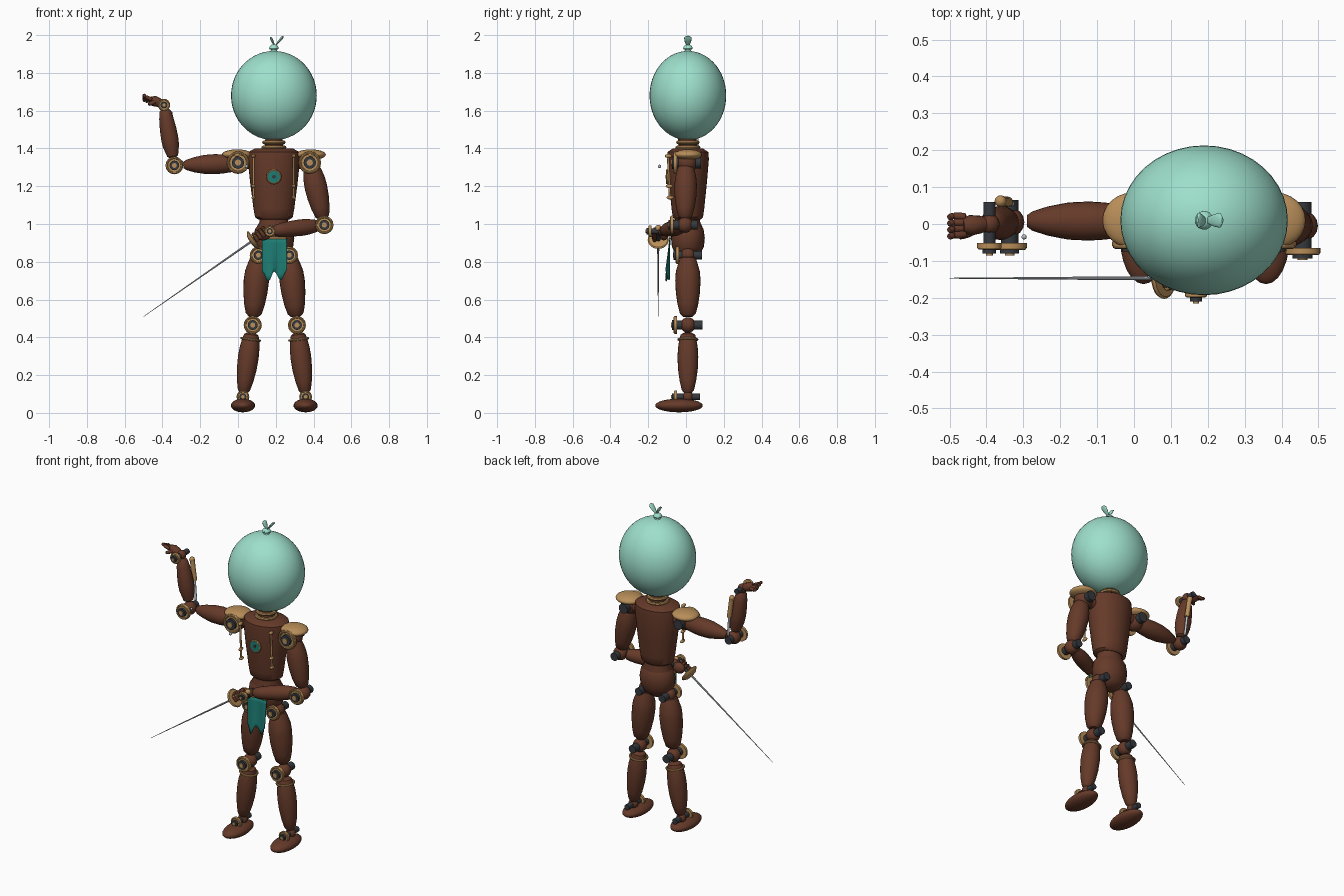
import bpy, bmesh
from math import sin, cos, pi, radians
from mathutils import Vector

cube = bpy.data.objects.get("Cube")
if cube:
    bpy.data.objects.remove(cube, do_unlink=True)


def material(name, rgb):
    m = bpy.data.materials.new(name)
    m.use_nodes = True
    m.diffuse_color = (*rgb, 1)
    m.node_tree.nodes["Principled BSDF"].inputs["Base Color"].default_value = (*rgb, 1)
    return m


WOOD = material("dark wood", (0.13, 0.042, 0.022))
BRASS = material("brass", (0.48, 0.27, 0.1))
IRON = material("dark iron", (0.035, 0.04, 0.047))
STEEL = material("steel", (0.5, 0.54, 0.57))
RUBBER = material("mint rubber", (0.34, 0.74, 0.6))
CLOTH = material("teal cloth", (0.012, 0.2, 0.17))


def finish(name, bm, mat):
    bmesh.ops.recalc_face_normals(bm, faces=bm.faces)
    mesh = bpy.data.meshes.new(name)
    bm.to_mesh(mesh)
    bm.free()
    mesh.materials.append(mat)
    mesh.shade_smooth()
    mesh.set_sharp_from_angle(angle=radians(40))
    ob = bpy.data.objects.new(name, mesh)
    bpy.context.collection.objects.link(ob)
    return ob


def lathe(name, mat, p, q, profile, sx=1, sy=1, n=24):
    """Turned body from p to q; profile holds (fraction along, radius)."""
    p, q = Vector(p), Vector(q)
    axis = q - p
    rot = axis.to_track_quat('Z', 'Y')
    if abs(axis.x) + abs(axis.y) < 1e-6:
        rot.identity()
        axis = Vector((0, 0, axis.z))
    bm = bmesh.new()
    rings = []
    for t, r in profile:
        rings.append([bm.verts.new(p + axis * t + rot @ Vector(
            (r * sx * cos(2 * pi * i / n), r * sy * sin(2 * pi * i / n), 0))) for i in range(n)])
    for a, b in zip(rings, rings[1:]):
        for i in range(n):
            bm.faces.new((a[i], a[(i + 1) % n], b[(i + 1) % n], b[i]))
    bm.faces.new(rings[0])
    bm.faces.new(rings[-1])
    return finish(name, bm, mat)


def rod(name, mat, p, q, r, r2=None, n=16):
    return lathe(name, mat, p, q, [(0, r), (1, r if r2 is None else r2)], n=n)


def ellipsoid(name, mat, c, size, n=24):
    bm = bmesh.new()
    bmesh.ops.create_uvsphere(bm, u_segments=n, v_segments=n * 2 // 3, radius=1)
    for v in bm.verts:
        v.co = Vector(c) + Vector(a * b for a, b in zip(v.co, size))
    return finish(name, bm, mat)


def ring(name, mat, c, axis, R, r, sy=1):
    """Round bead bent into a hoop about the axis."""
    rot = Vector(axis).to_track_quat('Z', 'Y')
    bm = bmesh.new()
    n, k = 28, 8
    v = [[bm.verts.new(Vector(c) + rot @ Vector((
        (R + r * cos(2 * pi * j / k)) * cos(2 * pi * i / n),
        (R + r * cos(2 * pi * j / k)) * sin(2 * pi * i / n) * sy,
        r * sin(2 * pi * j / k)))) for j in range(k)] for i in range(n)]
    for i in range(n):
        for j in range(k):
            a, b = (i + 1) % n, (j + 1) % k
            bm.faces.new((v[i][j], v[a][j], v[a][b], v[i][b]))
    return finish(name, bm, mat)


def limb(name, p, q, r0, r, r1):
    """Barrel-shaped wooden segment with rounded ends."""
    lathe(name, WOOD, p, q, [(0, r0 * .5), (.03, r0 * .85), (.1, r0), (.25, r * .95), (.4, r),
                             (.6, r * .95), (.8, (r + r1) / 2), (.95, r1), (1, r1 * .6)])


def joint(name, c, r, front=-.08, back=.07, ball=None):
    """Pivot: wooden knuckle, iron axle and layered brass discs in front."""
    x, y, z = c
    at = lambda d: (x, y + d, z)
    ellipsoid(name + "_knuckle", WOOD, c, [ball or r * .85] * 3, 16)
    rod(name + "_axle", IRON, at(front + .01), at(back), r * .5)
    rod(name + "_washer", BRASS, at(front + .015), at(front + .028), r)
    ring(name + "_rim", BRASS, at(front + .015), (0, 1, 0), r * .85, r * .12)
    rod(name + "_nut", IRON, at(front), at(front + .016), r * .55, n=12)
    rod(name + "_hub", BRASS, at(front - .005), at(front + .002), r * .28, n=12)


# Balloon head
CX = .19
ellipsoid("balloon_head", RUBBER, (CX, .01, 1.68), (.227, .203, .236), 40)
lathe("balloon_neck", RUBBER, (CX, .01, 1.9), (CX, .01, 1.95),
      [(0, .035), (.3, .018), (.5, .013), (.7, .024), (.85, .02), (1, .01)])
ring("balloon_knot", RUBBER, (CX, .01, 1.93), (0, 0, 1), .018, .007)
for side, tip in (("right", (.172, .01, 1.99)), ("left", (.24, .01, 1.995))):
    lathe("balloon_tail_" + side, RUBBER, (CX + .005, .01, 1.94), tip,
          [(0, .006), (.5, .017), (.85, .02), (1, .008)], sy=.35)

# Torso, waist and pelvis
lathe("neck", WOOD, (CX, .01, 1.38), (CX, .01, 1.46), [(0, .05), (1, .045)])
for z, r in ((1.405, .057), (1.432, .052)):
    ring("collar", BRASS, (CX, .01, z), (0, 0, 1), r, .01)
lathe("torso", WOOD, (CX, .01, 1.025), (CX, .01, 1.4),
      [(0, .085), (.03, .1), (.15, .108), (.5, .125), (.85, .139), (.95, .135), (1, .1)],
      sy=.8, n=36)
lathe("waist", WOOD, (CX, .01, .95), (CX, .01, 1.04), [(0, .085), (.4, .09), (.7, .075), (1, .08)], sy=.85)
lathe("pelvis", WOOD, (CX, .01, .815), (CX, .01, 1.0),
      [(0, .045), (.12, .078), (.35, .102), (.6, .108), (.85, .1), (1, .08)], sy=.83)

# Chest porthole and side rods
rod("porthole_glass", CLOTH, (CX, -.105, 1.25), (CX, -.08, 1.25), .033, n=24)
ring("porthole_frame", BRASS, (CX, -.1, 1.25), (0, 1, 0), .034, .006)
rod("porthole_pin", IRON, (CX, -.108, 1.25), (CX, -.09, 1.25), .01)
for x in (CX - .108, CX + .105):
    rod("chest_rod", BRASS, (x, -.085, 1.14), (x, -.095, 1.36), .006)
    for z, y in ((1.14, -.083), (1.2, -.088), (1.36, -.093)):
        ellipsoid("chest_rod_cap", BRASS, (x, y, z), (.01, .02, .01), 12)
ellipsoid("rivet", STEEL, (.045, -.14, 1.305), (.009, .009, .009), 12)

# Legs
for side, hx, kx, ax in (("right", .108, .078, .026), ("left", .272, .312, .358)):
    hip, knee, ankle = Vector((hx, .01, .835)), Vector((kx, .01, .465)), Vector((ax, .01, .085))
    joint(side + "_hip", hip, .046, -.075, .075)
    limb(side + "_thigh", hip + (knee - hip) * .02, knee + (hip - knee) * .12, .05, .067, .042)
    joint(side + "_knee", knee, .048, -.085, .077)
    limb(side + "_shin", knee + (ankle - knee) * .11, ankle + (knee - ankle) * .05, .045, .055, .032)
    ring(side + "_shin_band", BRASS, knee.lerp(ankle, .2), ankle - knee, .05, .006)
    joint(side + "_ankle", ankle, .034, -.085, .065)
    ellipsoid(side + "_foot", WOOD, (ax, -.037, .039), (.064, .126, .036))

# Shoulders
for side, x, out in (("right", 0, -1), ("left", .38, 1)):
    joint(side + "_shoulder", (x, .005, 1.325), .06, -.08, .075, .055)
    ellipsoid(side + "_shoulder_cap", BRASS, (x + out * .005, .01, 1.367), (.08, .075, .028))
    rod(side + "_shoulder_peg", WOOD, (x, .01, 1.325), (x - out * .09, .01, 1.325), .035)

# Raised right arm
elbow, wrist = Vector((-.337, .005, 1.31)), Vector((-.392, .0, 1.63))
limb("right_upper_arm", (-.01, .008, 1.32), (-.29, .008, 1.312), .045, .053, .026)
joint("right_elbow", elbow, .047, -.085, .06)
limb("right_forearm", elbow.lerp(wrist, .13), elbow.lerp(wrist, .94), .034, .046, .03)
joint("right_wrist", wrist, .033, -.08, .06)
rod("piston_sleeve", BRASS, (-.36, .062, 1.58), (-.342, .06, 1.46), .014)
rod("piston_rod", STEEL, (-.342, .06, 1.46), (-.33, .055, 1.34), .007)
ellipsoid("piston_joint", BRASS, (-.362, .062, 1.585), (.016, .016, .016), 12)
ellipsoid("elbow_bead", STEEL, (-.298, -.035, 1.33), (.007, .007, .007), 12)
lathe("right_palm", WOOD, (-.395, 0, 1.635), (-.465, -.005, 1.658),
      [(0, .016), (.3, .024), (.7, .028), (1, .018)], n=16)
for i in range(4):
    y = .02 - i * .016
    a, b = Vector((-.455, y, 1.655 + .004 * (i % 2))), Vector((-.49, y * 1.1, 1.65 + .008 * i))
    limb("right_finger", a, b, .009, .01, .009)
    limb("right_fingertip", b, b + Vector((-.012, -.004, .012)), .008, .009, .007)
limb("right_thumb", (-.435, -.02, 1.65), (-.475, -.035, 1.632), .01, .011, .008)

# Bent left arm
shoulder, elbow, wrist = Vector((.385, .0, 1.32)), Vector((.457, -.005, .995)), Vector((.168, -.125, .962))
limb("left_upper_arm", shoulder.lerp(elbow, .03), shoulder.lerp(elbow, .9), .048, .06, .037)
joint("left_elbow", elbow, .049, -.088, .065)
limb("left_forearm", elbow.lerp(wrist, .1), elbow.lerp(wrist, .93), .035, .044, .03)
joint("left_wrist", wrist, .03, -.085, .04)

# Sword and gripping hand
guard, tip = Vector((.07, -.147, .907)), Vector((-.5, -.147, .51))
d = (guard - tip).normalized()
rod("sword_blade", STEEL, tip, guard, .0012, .006, 8)
lathe("sword_guard", BRASS, guard - d * .006, guard + d * .02,
      [(0, .015), (.1, .035), (.6, .054), (.8, .056), (1, .05)])
rod("sword_grip", IRON, guard, guard + d * .12, .012)
ellipsoid("sword_pommel", BRASS, guard + d * .125, (.017, .017, .017), 12)
ellipsoid("left_palm", WOOD, guard + d * .07 + Vector((.005, .03, .0)), (.042, .025, .034), 16)
up = Vector((-d.z, 0, d.x))
for i in range(4):
    c = guard + d * (.032 + i * .02)
    a, b, e = c + up * .026 + Vector((0, .01, 0)), c + up * .012 - Vector((0, .024, 0)), c - up * .02 - Vector((0, .018, 0))
    limb("left_finger", a, b, .01, .011, .01)
    limb("left_fingertip", b, e, .01, .011, .009)
    ellipsoid("left_finger_pin", BRASS, b, (.008, .011, .008), 8)

# Hanging loincloth with a notched, wavy hem
bm = bmesh.new()
bmesh.ops.create_grid(bm, x_segments=16, y_segments=8, size=.5)
for v in bm.verts:
    u, t = v.co.x, .5 - v.co.y
    hem = .2 - .025 * cos(u * 4 * pi) * t - .012 * u
    v.co = Vector((CX + .003 + u * .13, -.088 - .012 * t + .01 * t * sin(u * 9), .925 - t * hem))
loincloth = finish("loincloth", bm, CLOTH)
loincloth.modifiers.new("thickness", 'SOLIDIFY').thickness = .005
rod("loincloth_bar", BRASS, (.13, -.085, .925), (.255, -.085, .925), .006)
